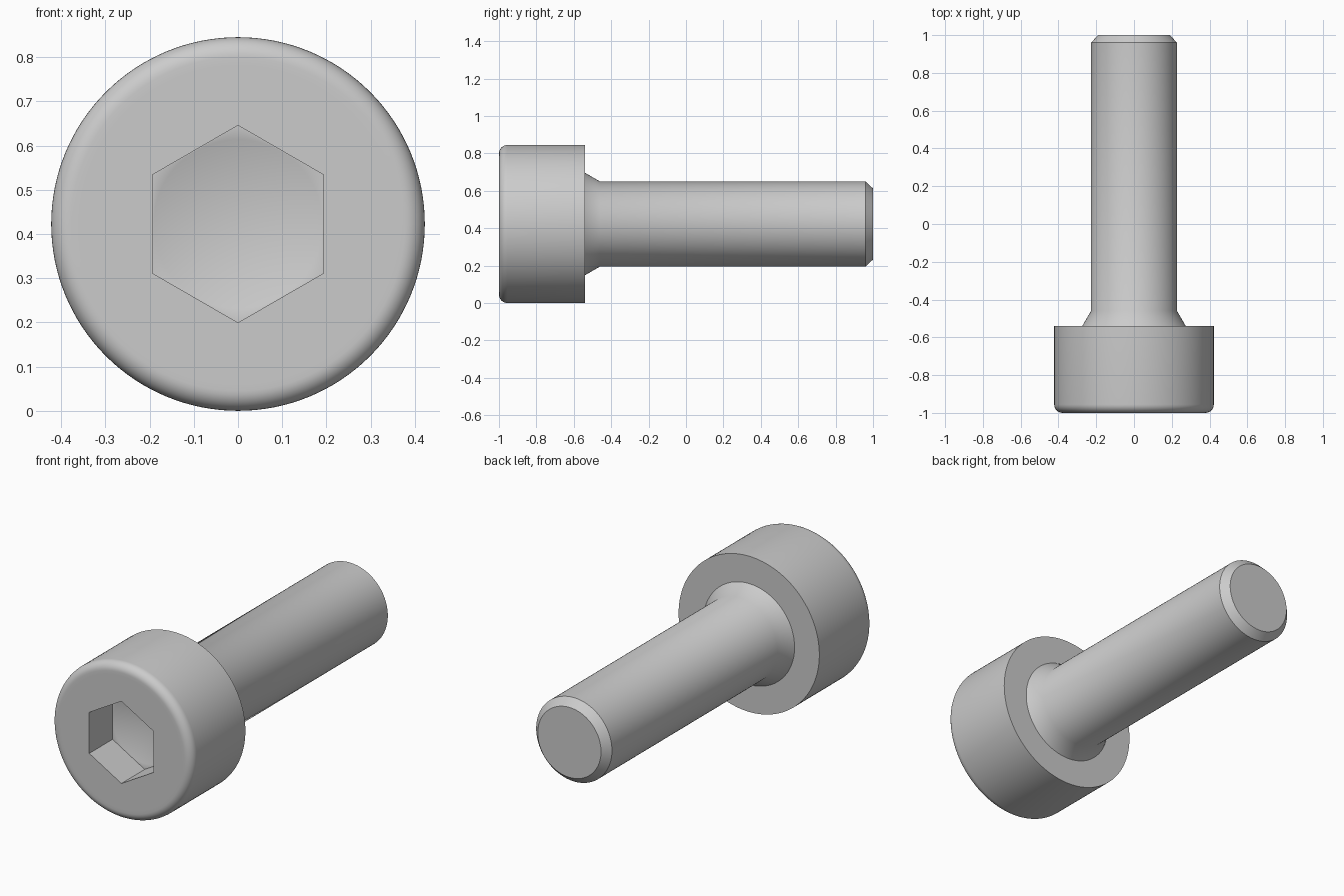
import bpy, bmesh, math
from mathutils import Matrix

if "Cube" in bpy.data.objects:
    bpy.data.objects.remove(bpy.data.objects["Cube"])

R = 0.4225        # head radius, also the height of the axis
SEG = 128


def to_object(name, bm):
    bmesh.ops.remove_doubles(bm, verts=bm.verts, dist=1e-5)
    bmesh.ops.recalc_face_normals(bm, faces=bm.faces)
    mesh = bpy.data.meshes.new(name)
    bm.to_mesh(mesh)
    bm.free()
    obj = bpy.data.objects.new(name, mesh)
    bpy.context.collection.objects.link(obj)
    return obj


def lathe(name, profile):
    """Spin (radius, y) points around the bolt axis."""
    bm = bmesh.new()
    verts = [bm.verts.new((r, y, R)) for r, y in profile]
    edges = [bm.edges.new(p) for p in zip(verts, verts[1:])]
    bmesh.ops.spin(bm, geom=verts + edges, cent=(0, 0, R), axis=(0, 1, 0),
                   angle=math.tau, steps=SEG, use_merge=True)
    return to_object(name, bm)


# Bolt body: rounded head rim, conical neck, shank and chamfered tip
F = 0.045
rim = [(R - F + F * math.sin(a), -1 + F - F * math.cos(a))
       for a in (i * math.pi / 16 for i in range(9))]
bolt = lathe("socket_bolt", [(0, -1), (0.36, -1)] + rim + [
    (R, -0.54), (0.274, -0.54), (0.2275, -0.46), (0.2275, 0.96),
    (0.19, 1), (0, 1)])

# Hexagonal socket with a conical bottom
bm = bmesh.new()
bmesh.ops.create_cone(bm, cap_ends=True, segments=6, radius1=0.223,
                      radius2=0.223, depth=0.4)
bm.transform(Matrix.Translation((0, -1, R)) @ Matrix.Rotation(math.pi / 2, 4, 'X'))
if max(v.co.z for v in bm.verts) < R + 0.22:   # put corners at top and bottom
    bm.transform(Matrix.Translation((0, 0, R)) @ Matrix.Rotation(math.pi / 6, 4, 'Y')
                 @ Matrix.Translation((0, 0, -R)))
hex_cutter = to_object("hex_cutter", bm)
cone_cutter = lathe("cone_cutter", [(0, -0.9), (0.191, -0.9), (0.191, -0.8), (0, -0.69)])

bpy.context.view_layer.objects.active = bolt
bolt.select_set(True)
for cutter in (hex_cutter, cone_cutter):
    mod = bolt.modifiers.new(cutter.name, 'BOOLEAN')
    mod.operation, mod.solver, mod.object = 'DIFFERENCE', 'EXACT', cutter
    bpy.ops.object.modifier_apply(modifier=mod.name)
    bpy.data.objects.remove(cutter)

bpy.ops.object.shade_smooth_by_angle(angle=math.radians(35))
